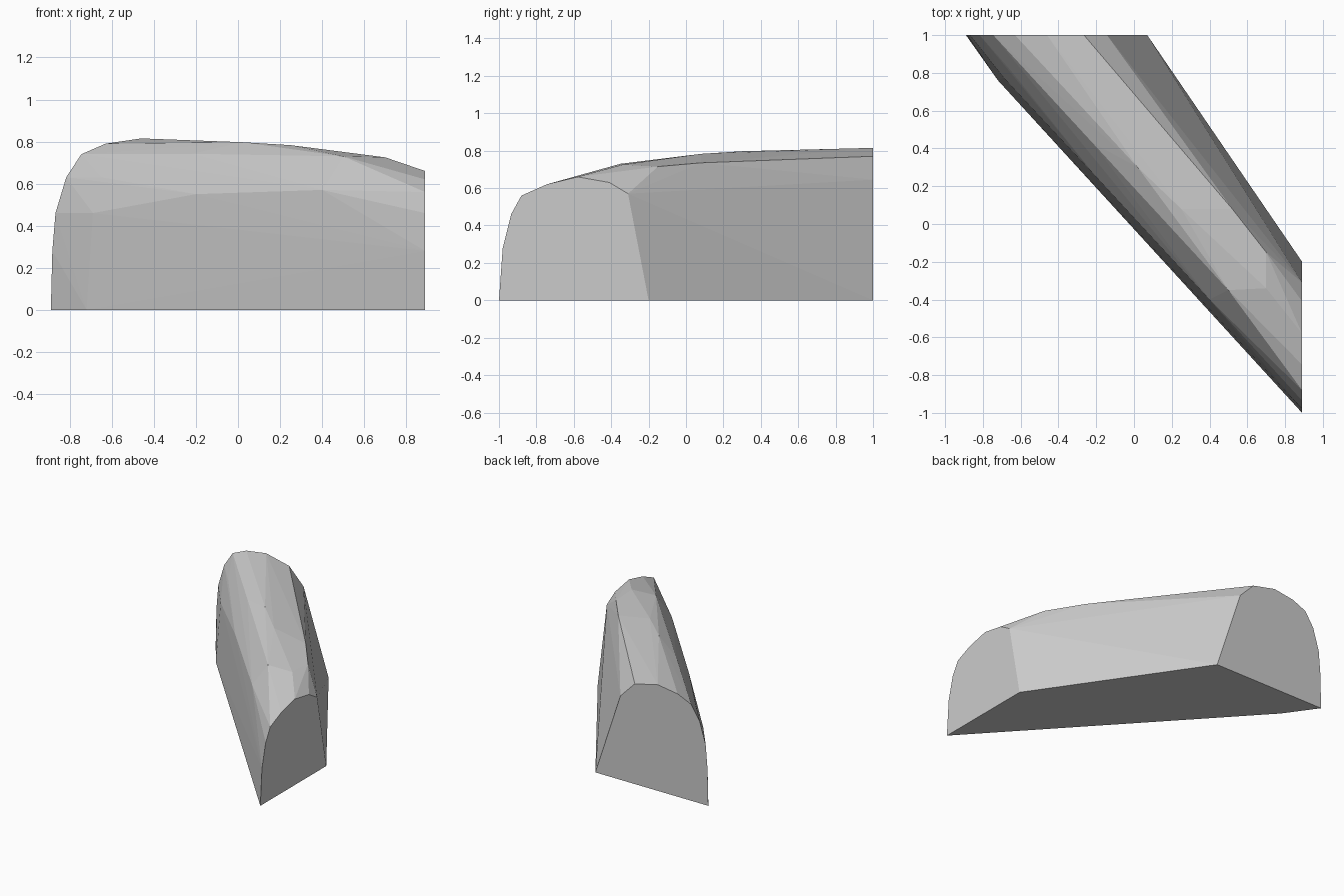
import bpy, bmesh

# Cross-section cut by the back plane (x, z at y = 1)
BACK = [(-0.89, 0), (-0.883, 0.28), (-0.868, 0.46), (-0.817, 0.63), (-0.745, 0.74),
        (-0.63, 0.79), (-0.46, 0.815), (-0.265, 0.77), (-0.143, 0.645), (0.07, 0)]

# Cross-section cut by the right plane (y, z at x = 0.89)
RIGHT = [(-1, 0), (-0.98, 0.28), (-0.935, 0.46), (-0.88, 0.56), (-0.745, 0.62),
         (-0.58, 0.66), (-0.41, 0.63), (-0.31, 0.57), (-0.2, 0)]

# Slight bulge of the front flank
FLANK = [(-0.72, 0.76, 0), (-0.69, 0.775, 0.46), (-0.65, 0.81, 0.63),
         (-0.2, 0.25, 0.55), (0.4, -0.4, 0.57)]

# Crown: rounded shoulder and ridge line
CROWN = [(-0.57, 0.83, 0.74), (-0.22, 0.43, 0.742), (0.5, -0.35, 0.73),
         (0.02, 0.3, 0.797), (0.25, 0.08, 0.783), (0.7, -0.34, 0.725),
         (0.7, -0.15, 0.715), (0.52, 0.08, 0.735)]


def hull_object(name, points):
    bm = bmesh.new()
    for p in points:
        bm.verts.new(p)
    res = bmesh.ops.convex_hull(bm, input=bm.verts)
    loose = [v for v in bm.verts if not v.link_faces]
    bmesh.ops.delete(bm, geom=loose, context='VERTS')
    bmesh.ops.recalc_face_normals(bm, faces=bm.faces)
    mesh = bpy.data.meshes.new(name)
    bm.to_mesh(mesh)
    bm.free()
    obj = bpy.data.objects.new(name, mesh)
    bpy.context.collection.objects.link(obj)
    return obj


# Faceted loaf-shaped ridge with two flat cut ends
ends = [(x, 1, z) for x, z in BACK] + [(0.89, y, z) for y, z in RIGHT]
hull_object("ridge_block", ends + FLANK + CROWN)
